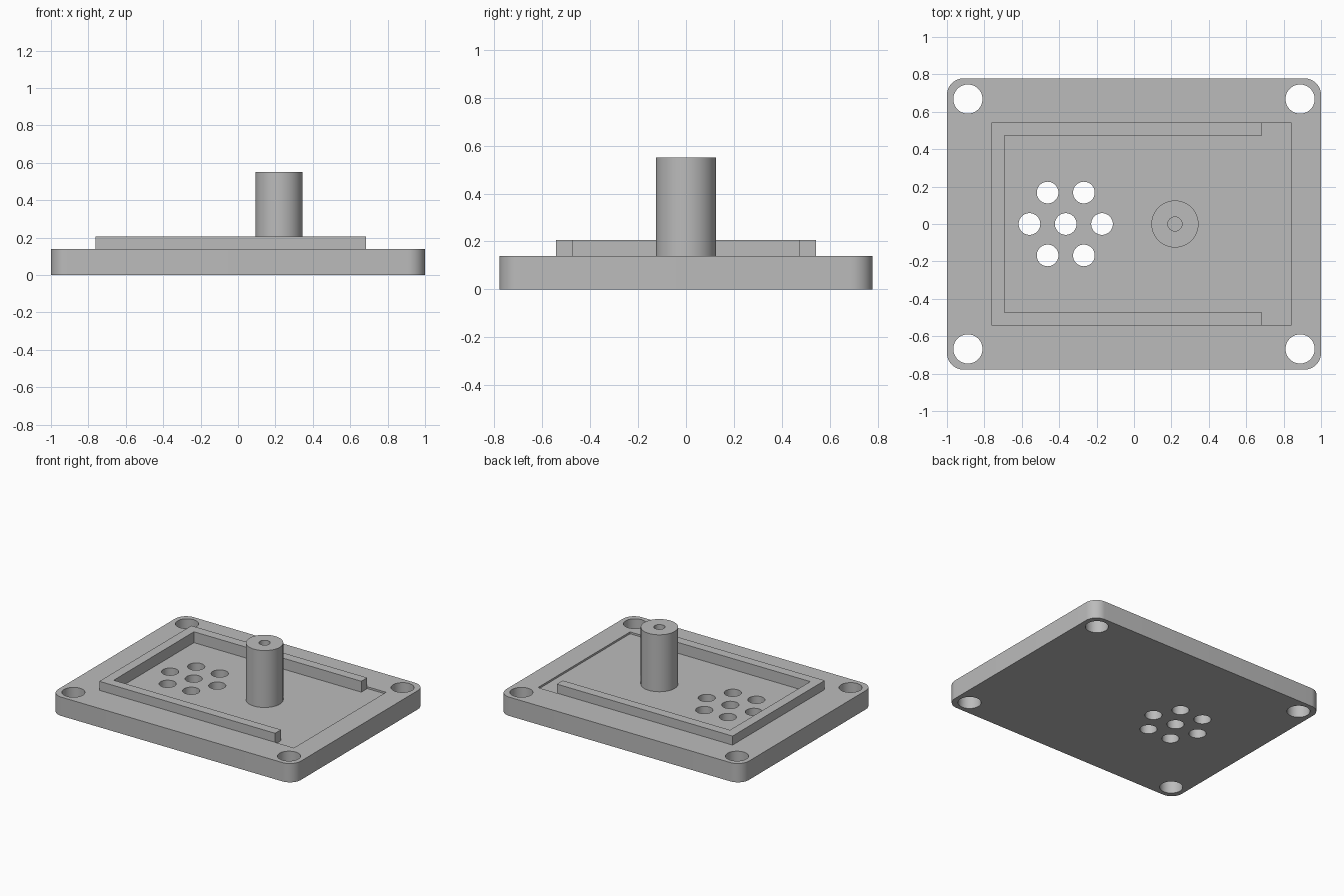
import bpy, bmesh, math

if "Cube" in bpy.data.objects:
    bpy.data.objects.remove(bpy.data.objects["Cube"])

FLOOR, TOP = 0.126, 0.14          # recess floor and plate top heights

gray = bpy.data.materials.new("light_gray")
gray.diffuse_color = (0.5, 0.5, 0.5, 1)
gray.use_nodes = True
gray.node_tree.nodes["Principled BSDF"].inputs["Base Color"].default_value = gray.diffuse_color


def make_object(name, bm):
    bmesh.ops.recalc_face_normals(bm, faces=bm.faces)
    mesh = bpy.data.meshes.new(name)
    bm.to_mesh(mesh)
    bm.free()
    mesh.materials.append(gray)
    ob = bpy.data.objects.new(name, mesh)
    bpy.context.collection.objects.link(ob)
    return ob


def add_prism(bm, outline, z0, z1, bottom=True):
    low = [bm.verts.new((x, y, z0)) for x, y in outline]
    high = [bm.verts.new((x, y, z1)) for x, y in outline]
    n = len(outline)
    for i in range(n):
        j = (i + 1) % n
        bm.faces.new((low[i], low[j], high[j], high[i]))
    bm.faces.new(high)
    if bottom:
        bm.faces.new(low[::-1])


def circle(cx, cy, r, n=48):
    return [(cx + r * math.cos(2 * math.pi * i / n),
             cy + r * math.sin(2 * math.pi * i / n)) for i in range(n)]


def rounded_rect(hx, hy, r, n=12):
    pts = []
    for k, (sx, sy) in enumerate([(1, 1), (-1, 1), (-1, -1), (1, -1)]):
        for i in range(n + 1):
            a = math.pi / 2 * (k + i / n)
            pts.append((sx * (hx - r) + r * math.cos(a),
                        sy * (hy - r) + r * math.sin(a)))
    return pts


def activate(ob):
    bpy.ops.object.select_all(action='DESELECT')
    ob.select_set(True)
    bpy.context.view_layer.objects.active = ob


def cut(ob, cutter):
    activate(ob)
    mod = ob.modifiers.new("cut", 'BOOLEAN')
    mod.operation, mod.solver, mod.object = 'DIFFERENCE', 'EXACT', cutter
    bpy.ops.object.modifier_apply(modifier=mod.name)
    bpy.data.objects.remove(cutter)


def smooth(ob):
    activate(ob)
    bpy.ops.object.shade_smooth_by_angle(angle=math.radians(30))


# base plate with rounded corners
bm = bmesh.new()
add_prism(bm, rounded_rect(1.0, 0.779, 0.09), 0, TOP)
plate = make_object("base_plate", bm)

# shallow recess in the top
bm = bmesh.new()
add_prism(bm, [(-0.763, -0.542), (0.84, -0.542), (0.84, 0.542), (-0.763, 0.542)],
          FLOOR, 0.3)
cut(plate, make_object("recess_cutter", bm))

# corner screw holes and the ring of vent holes
bm = bmesh.new()
for sx in (-1, 1):
    for sy in (-1, 1):
        add_prism(bm, circle(sx * 0.888, sy * 0.668, 0.078), -0.1, 0.3)
add_prism(bm, circle(-0.365, 0, 0.058), -0.1, 0.3)
for k in range(6):
    a = k * math.pi / 3
    add_prism(bm, circle(-0.365 + 0.194 * math.cos(a), 0.194 * math.sin(a), 0.058),
              -0.1, 0.3)
cut(plate, make_object("hole_cutter", bm))
smooth(plate)

# three-sided raised lip
bm = bmesh.new()
add_prism(bm, [(0.685, -0.542), (0.685, -0.472), (-0.693, -0.472), (-0.693, 0.472),
               (0.685, 0.472), (0.685, 0.542), (-0.763, 0.542), (-0.763, -0.542)],
          FLOOR, 0.207, bottom=False)
make_object("raised_lip", bm)

# hollow boss, bored down to the plate
bm = bmesh.new()
profile = [(0.038, FLOOR), (0.038, 0.55), (0.126, 0.55), (0.126, FLOOR)]
rings = [[bm.verts.new((x, y, z)) for x, y in circle(0.219, 0, r, 64)] for r, z in profile]
for a, b in zip(rings, rings[1:]):
    for i in range(64):
        j = (i + 1) % 64
        bm.faces.new((a[i], a[j], b[j], b[i]))
boss = make_object("boss", bm)
# the open tube must face outward on its outer wall
outer = max(boss.data.polygons, key=lambda p: p.center.x)
if outer.normal.x < 0:
    boss.data.flip_normals()
smooth(boss)
